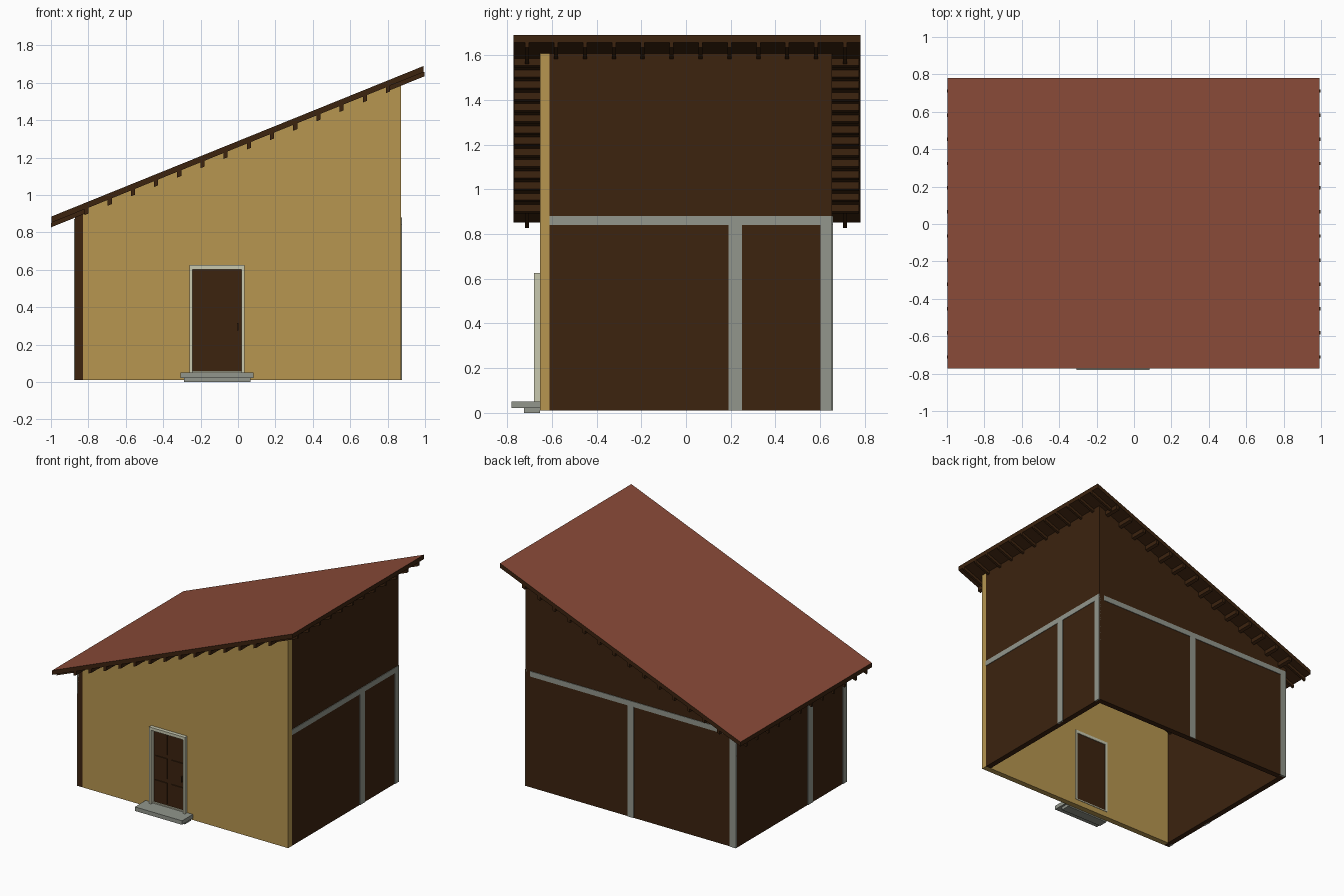
import bpy, bmesh

if "Cube" in bpy.data.objects:
    bpy.data.objects.remove(bpy.data.objects["Cube"])


def material(name, r, g, b):
    def lin(c):
        c /= 255
        return c / 12.92 if c <= 0.04045 else ((c + 0.055) / 1.055) ** 2.4
    m = bpy.data.materials.new(name)
    m.diffuse_color = (lin(r), lin(g), lin(b), 1)
    m.use_nodes = True
    m.node_tree.nodes["Principled BSDF"].inputs["Base Color"].default_value = m.diffuse_color
    return m


PLASTER = material("ochre plaster", 183, 150, 80)
WOOD = material("dark wood", 60, 35, 15)
ROOF = material("red roof", 138, 75, 56)
STONE = material("grey stone", 146, 150, 140)
TRIM = material("pale trim", 200, 200, 175)


def prism(name, profile, y0, y1, mat):
    """Extrude an (x, z) profile from y0 to y1."""
    bm = bmesh.new()
    face = bm.faces.new([bm.verts.new((x, y0, z)) for x, z in profile])
    ext = bmesh.ops.extrude_face_region(bm, geom=[face])
    verts = [g for g in ext["geom"] if isinstance(g, bmesh.types.BMVert)]
    bmesh.ops.translate(bm, verts=verts, vec=(0, y1 - y0, 0))
    bmesh.ops.recalc_face_normals(bm, faces=bm.faces)
    me = bpy.data.meshes.new(name)
    bm.to_mesh(me)
    bm.free()
    me.materials.append(mat)
    ob = bpy.data.objects.new(name, me)
    bpy.context.collection.objects.link(ob)
    return ob


def box(name, x0, x1, y0, y1, z0, z1, mat):
    return prism(name, [(x0, z0), (x1, z0), (x1, z1), (x0, z1)], y0, y1, mat)


def top(x):
    """Height of the roof's upper surface."""
    return 0.884 + 0.4045 * (x + 1)


def sloped(name, x0, x1, d0, d1, y0, y1, mat):
    """Bar following the roof, between depths d0 and d1 below its surface."""
    return prism(name, [(x0, top(x0) - d1), (x1, top(x1) - d1),
                        (x1, top(x1) - d0), (x0, top(x0) - d0)], y0, y1, mat)


T = 0.033            # roof thickness
W, D, B = 0.872, 0.653, 0.01   # half width, half depth, wall base
I, J = 0.83, 0.61    # inner faces of the walls


def under(x):
    return top(x) - T


# Roof slab: dark edges and underside, red upper face
roof = sloped("roof", -0.997, 0.993, 0, T, -0.772, 0.78, WOOD)
roof.data.materials.append(ROOF)
for p in roof.data.polygons:
    if p.normal.z > 0.5:
        p.material_index = 1

# Rafter ends under the low and high eaves
for i in range(12):
    y = -0.711 + i * 0.1293
    sloped("low_rafter_end", -1.0, -0.81, T, 0.057, y - 0.009, y + 0.009, WOOD)
    sloped("high_rafter_end", 0.81, 0.997, T, 0.057, y - 0.009, y + 0.009, WOOD)

# Purlin ends under the front and back verges
for i in range(14):
    x = -0.81 + i * 0.124
    for y0, y1 in ((-0.77, -0.64), (0.64, 0.775)):
        sloped("purlin_end", x - 0.011, x + 0.011, T - 0.005, 0.064, y0, y1, WOOD)

# Walls, each overlapping the next at the corners
DX0, DX1, DZ0, DZ1 = -0.26, 0.036, 0.052, 0.625   # door frame outline
prism("front_wall", [(-I, B), (DX0, B), (DX0, DZ1), (DX1, DZ1), (DX1, B),
                     (W, B), (W, under(W)), (-I, under(-I))], -D, -J, PLASTER)
box("wall_below_door", DX0, DX1, -D, -J, B, DZ0, PLASTER)
prism("back_wall", [(-W, B), (I, B), (I, under(I)), (-W, under(-W))], J, D, WOOD)
prism("left_wall", [(-W, B), (-I, B), (-I, under(-I)), (-W, under(-W))], -D, J, WOOD)
prism("right_wall", [(I, B), (W, B), (W, under(W)), (I, under(I))], -J, D, WOOD)

# Stone posts and beams set on the three timber walls
P = 0.004
BZ0, BZ1 = 0.84, 0.88
for side, s in (("right", 1), ("left", -1)):
    x0, x1 = sorted((s * (W - 0.01), s * (W + P)))
    for a, b in ((0.19, 0.25), (0.602, D)):
        y0, y1 = sorted((s * a, s * b))
        box(side + "_post", x0, x1, y0, y1, B, BZ0, STONE)
    y0, y1 = sorted((-s * J, s * D))
    box(side + "_beam", x0, x1, y0, y1, BZ0, BZ1 if s > 0 else 0.872, STONE)
for x0, x1 in ((-W, -0.82), (-0.026, 0.026)):
    box("back_post", x0, x1, D - 0.01, D + P, B, BZ0, STONE)
box("back_beam", -W, I, D - 0.01, D + P, BZ0, BZ1, STONE)

# Door frame
F = 0.017
box("door_frame_left", DX0, DX0 + F, -0.68, -0.606, DZ0, DZ1, TRIM)
box("door_frame_right", DX1 - F, DX1, -0.68, -0.606, DZ0, DZ1, TRIM)
box("door_frame_top", DX0 + F, DX1 - F, -0.68, -0.606, DZ1 - 0.022, DZ1, TRIM)
box("door_sill", DX0 + F, DX1 - F, -0.66, -0.606, DZ0, DZ0 + 0.008, TRIM)

# Door with six raised panels and a handle
box("door", DX0 + F, DX1 - F, -0.648, -0.612, DZ0 + 0.008, DZ1 - 0.022, WOOD)
for x0, x1 in ((-0.228, -0.129), (-0.095, 0.004)):
    for z0, z1 in ((0.072, 0.228), (0.258, 0.41), (0.438, 0.59)):
        box("door_panel", x0, x1, -0.655, -0.648, z0, z1, WOOD)
box("door_handle", -0.006, 0.002, -0.668, -0.648, 0.275, 0.315, WOOD)

# Entrance steps
box("upper_step", -0.307, 0.083, -0.78, -D, 0.022, DZ0, STONE)
box("lower_step", -0.29, 0.067, -0.724, -D, 0.0, 0.022, STONE)
